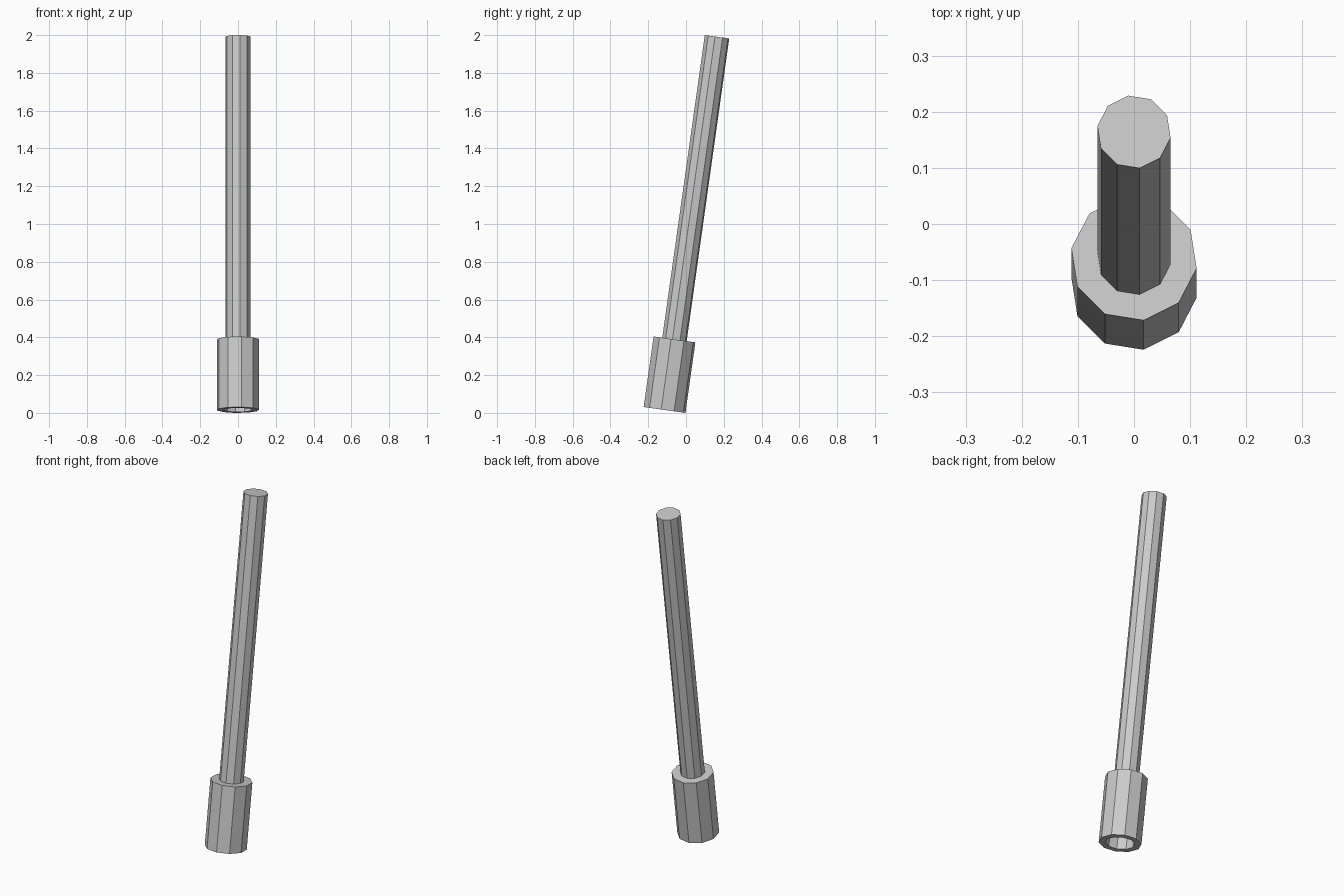
import bpy
import bmesh
import math
from mathutils import Matrix, Vector

if "Cube" in bpy.data.objects:
    bpy.data.objects.remove(bpy.data.objects["Cube"])

SIDES = 10
PHASE = math.radians(26.8)
TILT = math.radians(8)
BASE = Matrix.Translation(Vector((0, -0.1135, 0.0155))) @ Matrix.Rotation(-TILT, 4, 'X')


def lathe(name, profile):
    """Spin (radius, height) points into a closed, flat-faced ten-sided solid."""
    bm = bmesh.new()
    rings = []
    for r, h in profile:
        rings.append([bm.verts.new((r * math.cos(PHASE + 2 * math.pi * i / SIDES),
                                    r * math.sin(PHASE + 2 * math.pi * i / SIDES), h))
                      for i in range(SIDES)])
    for a, b in zip(rings, rings[1:]):
        for i in range(SIDES):
            j = (i + 1) % SIDES
            bm.faces.new((a[i], a[j], b[j], b[i]))
    bm.faces.new(rings[0])
    bm.faces.new(rings[-1])
    bmesh.ops.recalc_face_normals(bm, faces=bm.faces)
    mesh = bpy.data.meshes.new(name)
    bm.to_mesh(mesh)
    bm.free()
    obj = bpy.data.objects.new(name, mesh)
    obj.matrix_world = BASE
    bpy.context.collection.objects.link(obj)
    return obj


# Wide socket with a recess in its lower end
lathe("socket", [(0.078, 0.2), (0.078, 0), (0.113, 0), (0.113, 0.377)])

# Long slim shaft, seated slightly inside the socket
lathe("shaft", [(0.066, 0.33), (0.066, 1.995)])
